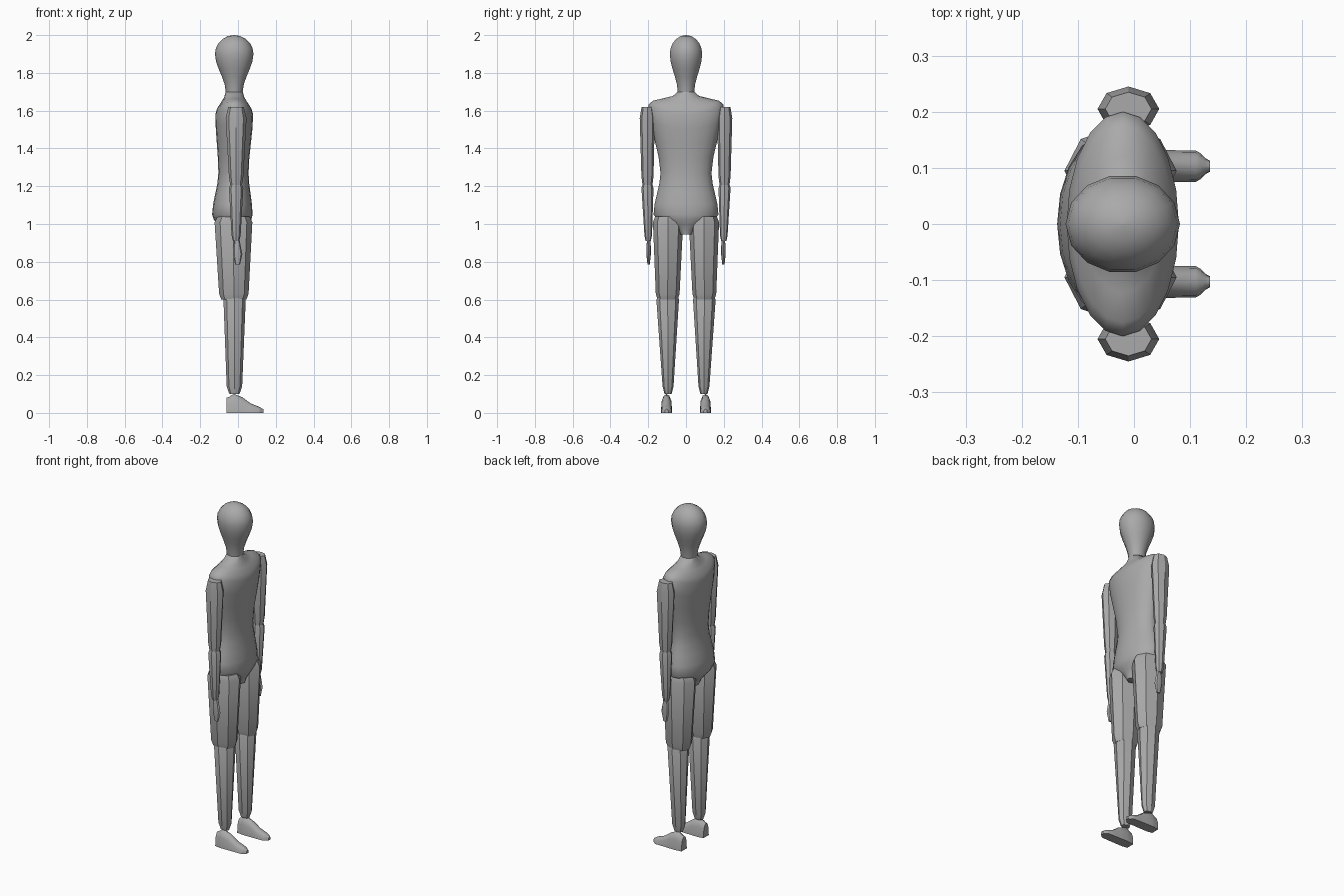
import bpy, bmesh, math
from mathutils import Vector

cube = bpy.data.objects.get("Cube")
if cube:
    bpy.data.objects.remove(cube, do_unlink=True)

grey = bpy.data.materials.new("plain grey")
grey.use_nodes = True
colour = (0.4, 0.4, 0.4, 1)
grey.diffuse_color = colour
grey.node_tree.nodes["Principled BSDF"].inputs["Base Color"].default_value = colour


def skin(name, rings, smooth_angle):
    """Bridge equal-length rings of points into a closed object."""
    bm = bmesh.new()
    loops = [[bm.verts.new(point) for point in ring] for ring in rings]
    count = len(loops[0])
    for lower, upper in zip(loops, loops[1:]):
        for i in range(count):
            j = (i + 1) % count
            bm.faces.new((lower[i], lower[j], upper[j], upper[i]))
    bm.faces.new(loops[0])
    bm.faces.new(loops[-1])
    bmesh.ops.recalc_face_normals(bm, faces=bm.faces)
    mesh = bpy.data.meshes.new(name)
    bm.to_mesh(mesh)
    bm.free()
    mesh.materials.append(grey)
    obj = bpy.data.objects.new(name, mesh)
    bpy.context.collection.objects.link(obj)
    bpy.ops.object.select_all(action="DESELECT")
    obj.select_set(True)
    bpy.context.view_layer.objects.active = obj
    bpy.ops.object.shade_smooth_by_angle(angle=math.radians(smooth_angle))
    return obj


def mirror_sideways(obj):
    mirror = obj.modifiers.new("mirror", "MIRROR")
    mirror.use_axis = (False, True, False)


def oval(sides, centre, depth, width, lift=0):
    """Horizontal oval ring; lift raises its two sideways ends."""
    ring = []
    for i in range(sides):
        angle = math.tau * i / sides
        across = math.sin(angle)
        ring.append(Vector(centre) + Vector((depth * math.cos(angle),
                                             width * across,
                                             lift * across ** 2)))
    return ring


def ease(keys, steps):
    """Even steps in the first value, smooth swells in all the others."""
    for start, end in zip(keys, keys[1:]):
        for i in range(steps):
            t = i / steps
            swell = t * t * (3 - 2 * t)
            yield [a + (b - a) * (swell if k else t)
                   for k, (a, b) in enumerate(zip(start, end))]
    yield list(keys[-1])


# Torso: height, middle, half depth, half width, shoulder lift
crotch = (.945, -.02, .06, .035, 0)
hip = (1.05, -.03, .107, .172, 0)
waist = (1.27, -.024, .08, .135, 0)
shoulder = (1.58, -.02, .1, .2, .05)
neck = (1.7, -.02, .045, .045, 0)
skin("torso", [oval(20, (mid, 0, z), depth, width, lift)
               for z, mid, depth, width, lift
               in ease((crotch, hip, waist, shoulder, neck), steps=4)], 60)

# Head: swelling from the neck, closed by a dome
skull = (1.9, -.02, .102, .088, 0)
head = [oval(14, (mid, 0, z), depth, width)
        for z, mid, depth, width, lift in ease((neck, skull), steps=5)]
z, mid, depth, width, lift = skull
for step in range(1, 6):
    angle = math.pi / 2 * step / 5.1
    head.append(oval(14, (mid, 0, z + (2 - z) * math.sin(angle)),
                     depth * math.cos(angle), width * math.cos(angle)))
skin("head", head, 50)


def limb(name, top, bottom, depths, widths, cap=.03, pinch=.75):
    """Eight-sided tapered pair whose ends narrow over the cap length."""
    ends = []
    for centre, depth, width, side in zip((top, bottom), depths, widths, (1, -1)):
        tip = Vector(centre) + Vector((0, 0, side * cap))
        ends.append((oval(8, centre, depth, width),
                     oval(8, tip, depth * pinch, width * pinch)))
    (upper, upper_tip), (lower, lower_tip) = ends
    obj = skin(name, [upper_tip, upper, lower, lower_tip], 30)
    mirror_sideways(obj)


# Arms and hands
limb("upper_arms", top=(-.01, .205, 1.56), bottom=(-.01, .204, 1.25),
     depths=(.055, .038), widths=(.04, .032), cap=.06)
limb("forearms", top=(-.01, .204, 1.19), bottom=(-.01, .2, .94),
     depths=(.038, .024), widths=(.032, .02), pinch=.7)
limb("hands", top=(-.005, .198, .88), bottom=(-.002, .198, .84),
     depths=(.02, .025), widths=(.012, .012), cap=.055, pinch=.5)

# Legs
limb("thighs", top=(-.024, .095, 1.01), bottom=(-.022, .097, .63),
     depths=(.1, .078), widths=(.08, .063), pinch=.85)
limb("calves", top=(-.018, .097, .6), bottom=(-.019, .095, .14),
     depths=(.059, .041), widths=(.06, .029), cap=.04, pinch=.65)

# Feet: arched cross-sections running from heel to toe
heel = (-.06, .025, .08)
ankle = (-.02, .03, .1)
ball = (.11, .028, .033)
toe = (.135, .01, .02)
arch = [math.pi * i / 6 for i in range(7)]
feet = skin("feet", [[(x, .103 + width * math.cos(a), height * math.sin(a) ** .7)
                      for a in arch]
                     for x, width, height
                     in ease((heel, ankle, ball, toe), steps=3)], 40)
mirror_sideways(feet)
